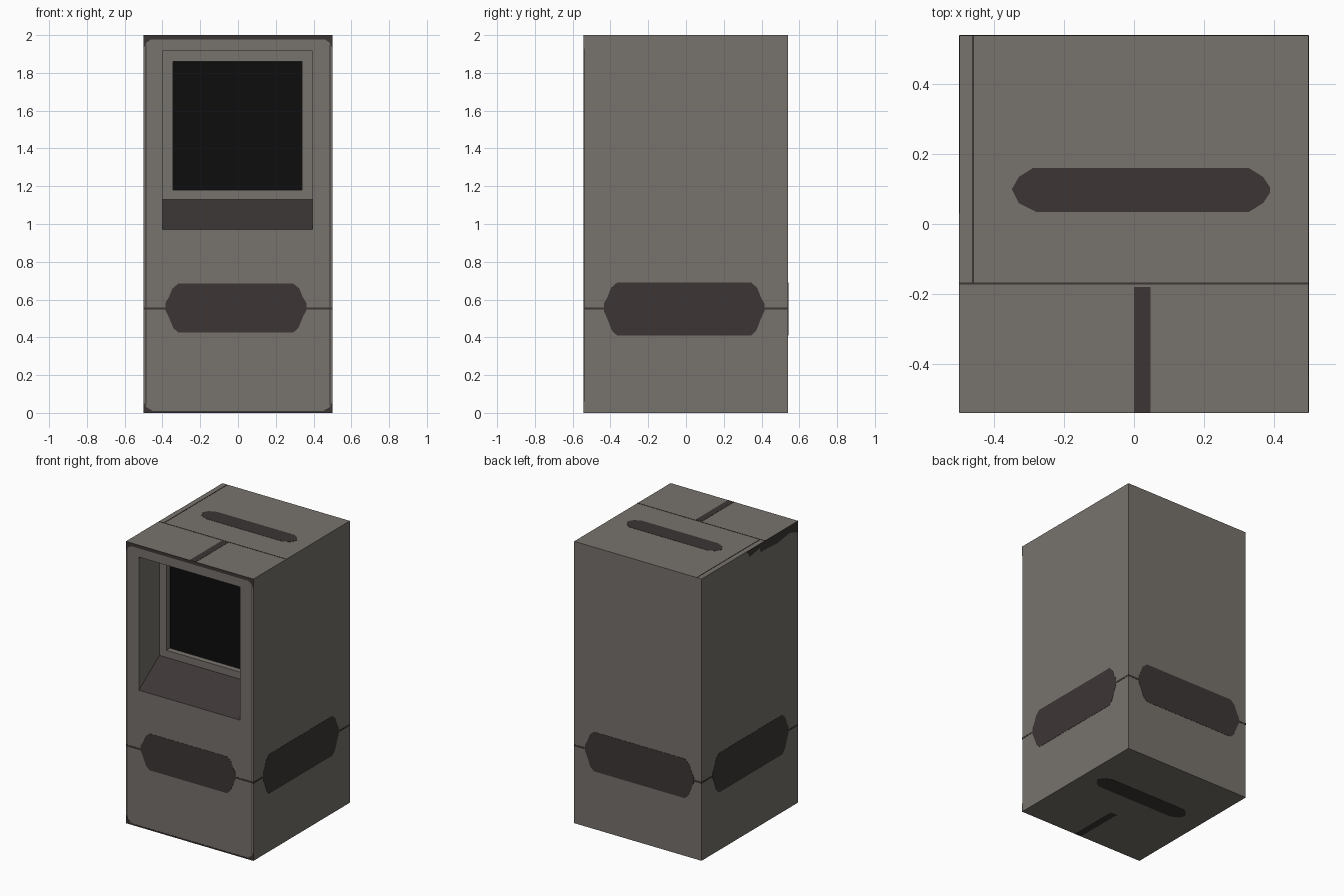
import bpy, bmesh
from mathutils import Vector

if "Cube" in bpy.data.objects:
    bpy.data.objects.remove(bpy.data.objects["Cube"])

W, D, H = 0.5, 0.54, 2.0


def material(name, rgb):
    m = bpy.data.materials.new(name)
    m.diffuse_color = (*rgb, 1)
    m.use_nodes = True
    m.node_tree.nodes["Principled BSDF"].inputs["Base Color"].default_value = m.diffuse_color
    return m


GREY = material("warm grey", (0.185, 0.168, 0.150))
DARK = material("dark brown", (0.046, 0.037, 0.036))
BLACK = material("screen black", (0.004, 0.004, 0.004))


def finish(name, bm, mats):
    bmesh.ops.recalc_face_normals(bm, faces=bm.faces[:])
    me = bpy.data.meshes.new(name)
    bm.to_mesh(me)
    bm.free()
    for m in mats:
        me.materials.append(m)
    ob = bpy.data.objects.new(name, me)
    bpy.context.collection.objects.link(ob)
    return ob


# Cabinet: nested rectangles (x0, x1, z0, z1, y) from the back, round the
# front edge, into the display recess and down to the screen
rings = [
    (-W, W, 0, H, D),
    (-W, W, 0, H, -D),
    (-0.4, 0.395, 0.97, 1.915, -D),
    (-0.4, 0.395, 1.13, 1.915, -D + 0.23),
    (-0.345, 0.34, 1.18, 1.86, -D + 0.23),
    (-0.345, 0.34, 1.18, 1.86, -D + 0.27),
]
bm = bmesh.new()
loops = [[bm.verts.new((x, y, z)) for x, z in ((x0, z0), (x1, z0), (x1, z1), (x0, z1))]
         for x0, x1, z0, z1, y in rings]
bm.faces.new(loops[0])
for r, (a, b) in enumerate(zip(loops, loops[1:])):
    for i in range(4):
        j = (i + 1) % 4
        f = bm.faces.new((a[i], a[j], b[j], b[i]))
        if r == 2 and i == 0:          # sloped sill below the screen
            f.material_index = 1
bm.faces.new(loops[-1]).material_index = 2
finish("cabinet", bm, (GREY, DARK, BLACK))

# Painted markings: thin plates laid on a named side of the cabinet
SIDES = {
    "front": (lambda u, v: (u, -D, v), (0, -1, 0)),
    "back": (lambda u, v: (u, D, v), (0, 1, 0)),
    "right": (lambda u, v: (W, u, v), (1, 0, 0)),
    "left": (lambda u, v: (-W, u, v), (-1, 0, 0)),
    "top": (lambda u, v: (u, v, H), (0, 0, 1)),
    "bottom": (lambda u, v: (u, v, 0), (0, 0, -1)),
}


def plate(name, side, pts, t=0.0015):
    place, n = SIDES[side]
    n = Vector(n)
    bm = bmesh.new()
    f = bm.faces.new([bm.verts.new(Vector(place(u, v))) for u, v in pts])
    ext = bmesh.ops.extrude_face_region(bm, geom=[f])
    moved = [g for g in ext["geom"] if isinstance(g, bmesh.types.BMVert)]
    bmesh.ops.translate(bm, verts=moved, vec=n * t)
    return finish(name, bm, (DARK,))


def rect(u0, u1, v0, v1):
    return [(u0, v0), (u1, v0), (u1, v1), (u0, v1)]


def band(u0, u1, v0, v1):
    """Long plate outline with tapered, clipped ends."""
    h = v1 - v0
    end = [(0.07, 0), (0.043, 0.09), (0.017, 0.33), (0, 0.46),
           (0, 0.60), (0.02, 0.73), (0.038, 0.9), (0.07, 1)]
    return [(u0 + a, v0 + b * h) for a, b in end] + \
           [(u1 - a, v0 + b * h) for a, b in reversed(end)]


# Wide bands round the lower body, with thin joining lines at the corners
for side, u0, u1, v0, v1, edge in (("front", -0.385, 0.362, 0.425, 0.685, W),
                                   ("right", -0.435, 0.415, 0.41, 0.69, D),
                                   ("left", -0.435, 0.415, 0.41, 0.69, D),
                                   ("back", -0.44, 0.415, 0.41, 0.69, W)):
    plate(side + "_band", side, band(u0, u1, v0, v1))
    plate(side + "_line_a", side, rect(-edge, u0, 0.547, 0.559))
    plate(side + "_line_b", side, rect(u1, edge, 0.547, 0.559))

# Slot and stripe on top and bottom
slot = [(-0.35, 0.1), (-0.33, 0.06), (-0.28, 0.035), (0.33, 0.035), (0.37, 0.06),
        (0.39, 0.09), (0.39, 0.105), (0.37, 0.135), (0.33, 0.16), (-0.29, 0.16), (-0.33, 0.135)]
for side in ("top", "bottom"):
    plate(side + "_slot", side, slot)
    plate(side + "_stripe", side, rect(0, 0.048, -D, -0.18))

# Fine seams on the top
plate("top_seam_cross", "top", rect(-W, W, -0.174, -0.168))
plate("top_seam_side", "top", rect(-0.465, -0.459, -0.168, D))

# Worn dark edging on the front
plate("front_top_edge", "front", [(-W, H), (-W, 1.93), (-0.485, 1.96), (-0.46, 1.977),
                                  (0.46, 1.977), (0.485, 1.96), (W, 1.93), (W, H)])
plate("front_bottom_edge", "front", [(-W, 0), (-W, 0.06), (-0.485, 0.03), (-0.45, 0.01),
                                     (0.45, 0.01), (0.485, 0.03), (W, 0.06), (W, 0)])
for s, n in ((-1, "left"), (1, "right")):
    a, b = sorted((s * 0.484, s * 0.49))
    plate(n + "_front_seam", "front", rect(a, b, 0.04, 1.95))

# Dark patch on the upper left side
plate("left_top_patch", "left", [(-D, H), (-D, 1.92), (-0.45, 1.95), (-0.3, 1.93),
                                 (-0.13, 1.94), (-0.11, 1.97), (0.0, 1.95), (0.03, H)])
